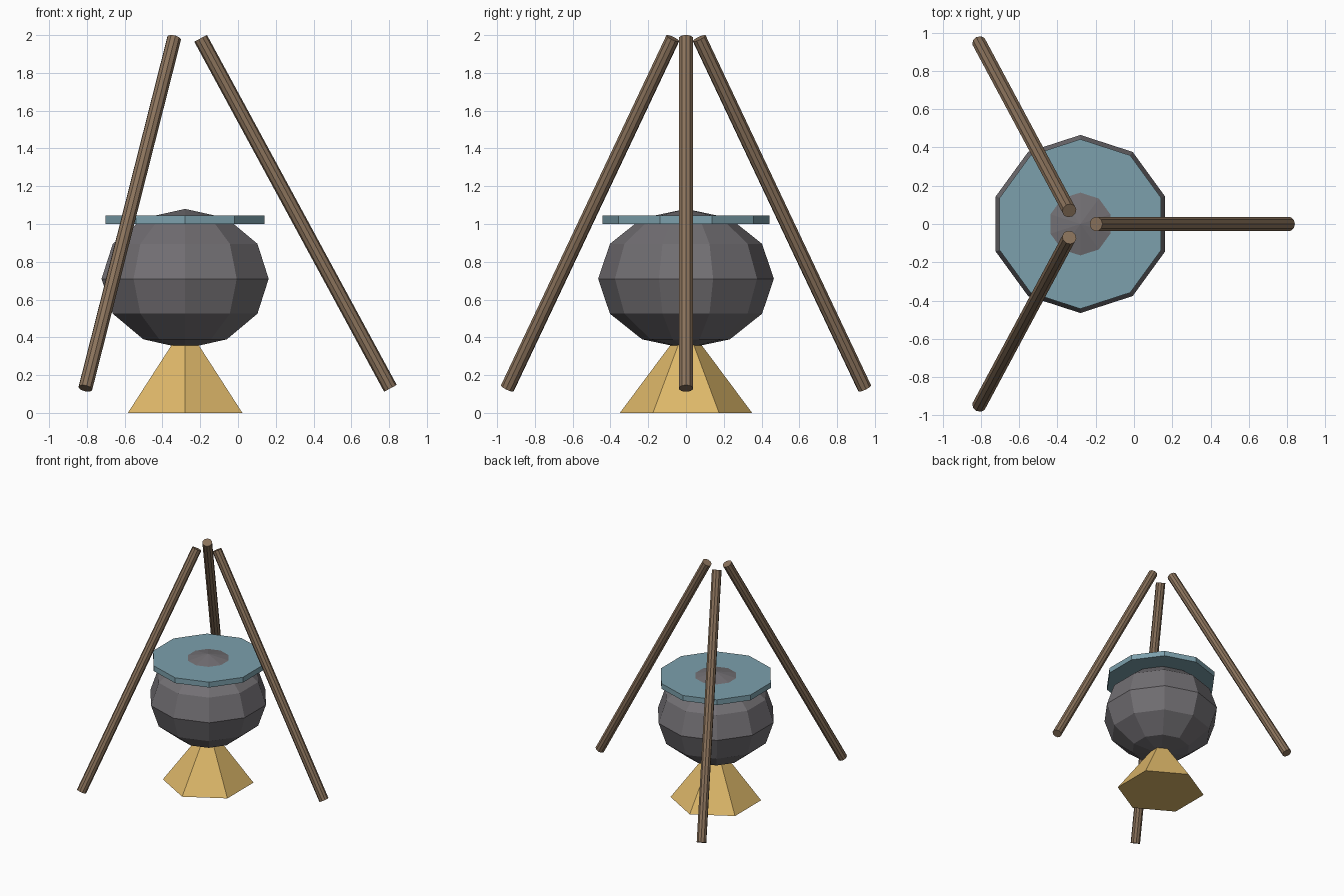
import bpy
import bmesh
from math import sin, cos, pi, radians
from mathutils import Vector

default = bpy.data.objects.get("Cube")
if default:
    bpy.data.objects.remove(default, do_unlink=True)

POT_X = -0.28


def make_material(name, rgb):
    """Flat material from 0-255 display values."""
    linear = [((c / 255 + 0.055) / 1.055) ** 2.4 for c in rgb] + [1]
    mat = bpy.data.materials.new(name)
    mat.use_nodes = True
    mat.diffuse_color = linear
    bsdf = next(n for n in mat.node_tree.nodes if n.type == 'BSDF_PRINCIPLED')
    bsdf.inputs["Base Color"].default_value = linear
    return mat


def lathe(name, profile, sides, mat, location):
    """Turn (radius, height) points about z; a corner always points along +y."""
    bm = bmesh.new()
    rings = []
    for r, z in profile:
        angles = [pi / 2 + 2 * pi * i / sides for i in range(sides)]
        rings.append([bm.verts.new((r * cos(a), r * sin(a), z)) for a in angles])
    for low, high in zip(rings, rings[1:]):
        for i in range(sides):
            j = (i + 1) % sides
            bm.faces.new((low[i], low[j], high[j], high[i]))
    # Close open ends
    for ring, (r, z) in ((rings[0], profile[0]), (rings[-1], profile[-1])):
        if r > 0:
            bm.faces.new(ring)
    bmesh.ops.remove_doubles(bm, verts=bm.verts, dist=0.0001)
    bmesh.ops.recalc_face_normals(bm, faces=bm.faces)
    mesh = bpy.data.meshes.new(name)
    bm.to_mesh(mesh)
    bm.free()
    mesh.materials.append(mat)
    obj = bpy.data.objects.new(name, mesh)
    obj.location = location
    bpy.context.collection.objects.link(obj)
    return obj


iron = make_material("dark iron", (114, 111, 115))
lid_blue = make_material("dusty blue", (124, 160, 172))
wood = make_material("brown wood", (138, 114, 91))
flame = make_material("flame yellow", (222, 184, 106))

# Round pot, slightly flattened
pot_profile = []
for step in range(7):
    a = radians(-90 + 30 * step)
    pot_profile.append((0 if step in (0, 6) else 0.465 * cos(a), 0.37 * sin(a)))
lathe("pot", pot_profile, 10, iron, (POT_X, 0, 0.71))

# Broad flat rim
lathe("pot_rim", [(0.443, 0), (0.443, 0.045)], 10, lid_blue, (POT_X, 0, 1.0))

# Fire cone
lathe("fire", [(0.35, 0), (0, 0.47)], 6, flame, (POT_X, 0, 0))


# Tripod poles
def pole(name, foot, top):
    foot, top = Vector(foot), Vector(top)
    axis = top - foot
    obj = lathe(name, [(0.038, 0), (0.038, axis.length)], 10, wood, foot)
    obj.rotation_euler = axis.to_track_quat('Z', 'Y').to_euler()


pole("left_pole", (0.807, 0, 0.13), (-0.198, 0, 1.983))
for side, s in (("front", -1), ("back", 1)):
    pole(side + "_right_pole", (-0.808, s * 0.946, 0.13), (-0.338, s * 0.07, 1.983))
